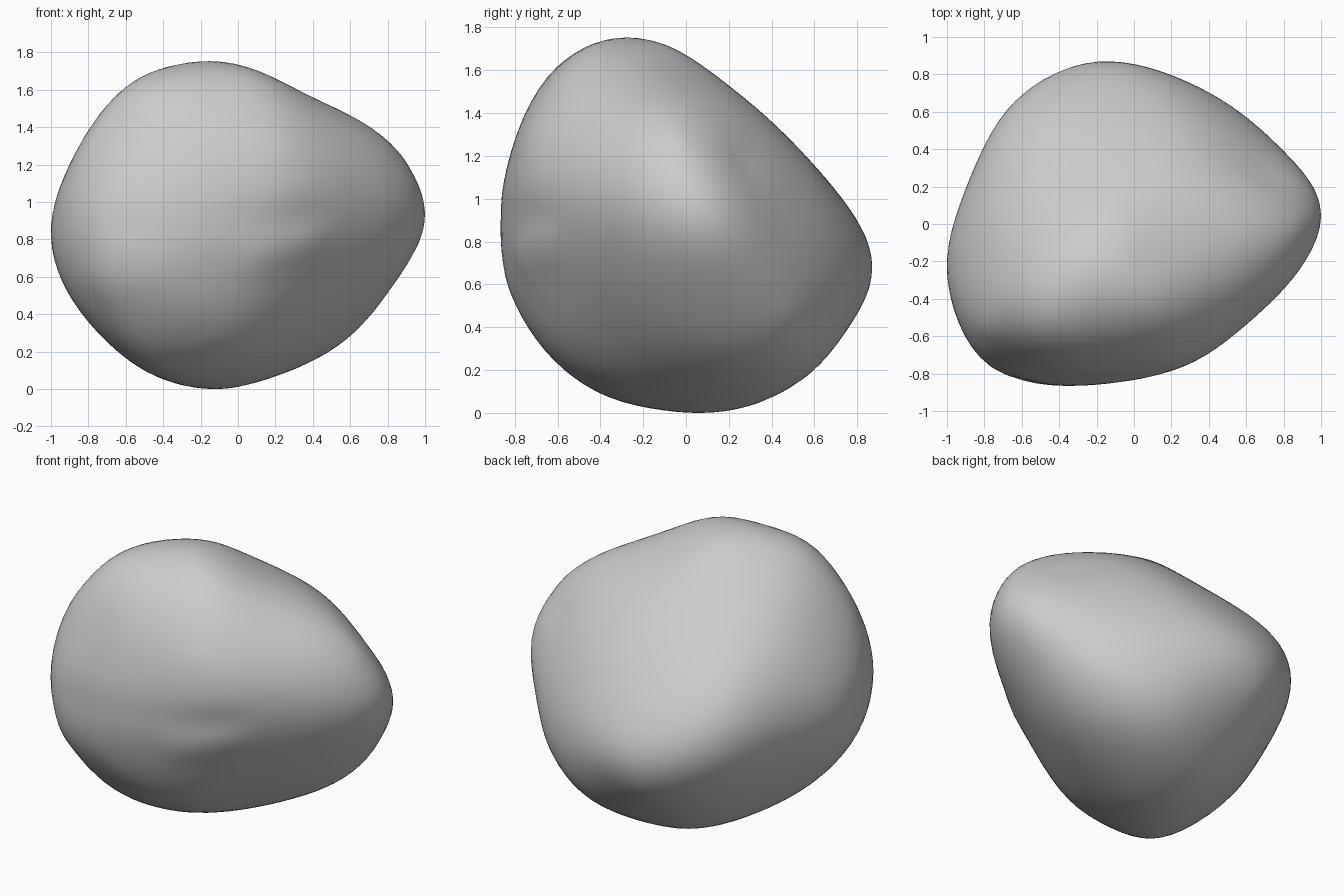
import bpy
import bmesh
import math
from mathutils import Vector

default_cube = bpy.data.objects.get("Cube")
if default_cube:
    bpy.data.objects.remove(default_cube, do_unlink=True)

TURN, TILT = math.radians(35), math.radians(25)
X, Y, Z = Vector((1, 0, 0)), Vector((0, 1, 0)), Vector((0, 0, 1))


def slanted_plane(side_x, side_y, tilt):
    """Right and up axes of a plane that faces a slanted direction."""
    facing = X * side_x * math.sin(TURN) + Y * side_y * math.cos(TURN)
    right = Z.cross(facing)
    up = Z * math.cos(tilt) - facing * math.sin(tilt)
    return right, up


# How far the stone reaches from its middle, in even steps around each plane
REACHES = [
    (X, Z, (1, .94, .8, .88, .94, .94, 1, .97, .92, .88, .83, .89)),
    (Y, Z, (.87, .7, .71, .88, .94, .91, .87, .88, .86, .88, .9, .9)),
    (X, Y, (1, .93, .81, .87, .91, .9, 1, 1.07, 1.04, .87, .8, .88)),
    (*slanted_plane(1, -1, TILT),
     (.9, .74, .65, .78, .94, 1.05, 1.09, 1.05, .94, .81, .84, .91)),
    (*slanted_plane(-1, 1, TILT),
     (1.09, 1.05, 1.01, .91, .84, .91, .9, .91, .92, .91, .94, 1.04)),
    (*slanted_plane(1, 1, -TILT),
     (.91, .82, .66, .7, .85, .92, .87, .72, .83, .96, .93, .89)),
]


def surface_limits():
    """Outward directions with the distance the stone reaches along each."""
    limits = []
    for right, up, reaches in REACHES:
        for step, reach in enumerate(reaches):
            angle = math.tau * step / len(reaches)
            normal = right * math.cos(angle) + up * math.sin(angle)
            limits.append((normal, reach))
    return limits


def pull_to_limits(bm, limits, softness):
    """Softly push or pull the surface until it just touches every limit."""
    for normal, reach in limits:
        tip = max(bm.verts, key=lambda vert: vert.co.dot(normal)).co.copy()
        move = normal * (reach - tip.dot(normal)) * 0.6
        for vert in bm.verts:
            away = (vert.co - tip).length_squared / softness ** 2
            if away < 6:
                vert.co += move * math.exp(-away)


def add_band(bm, start, end, width, height):
    """Raise (or sink, if negative) a soft band between two surface points."""
    start, end = Vector(start), Vector(end)
    line = end - start
    for vert in bm.verts:
        offset = vert.co - start
        along = min(1, max(0, offset.dot(line) / line.length_squared))
        away = (offset - line * along).length / width
        vert.co += vert.co.normalized() * height * math.exp(-away * away)


# Stone body: a ball worked towards its limits, smoothed in the early passes
bm = bmesh.new()
bmesh.ops.create_icosphere(bm, subdivisions=5, radius=0.88)
limits = surface_limits()
passes = 15
for index in range(passes):
    if index < passes - 5:
        for repeat in range(4):
            bmesh.ops.smooth_vert(bm, verts=bm.verts, factor=0.5,
                                  use_axis_x=True, use_axis_y=True, use_axis_z=True)
    pull_to_limits(bm, limits, softness=0.5 - 0.2 * index / passes)

# Worn creases across the front
add_band(bm, (-.6, -.8, 0), (.5, -.7, .03), width=0.09, height=-0.015)

# Low bumps under the creases
add_band(bm, (.15, -.78, -.16), (.4, -.7, -.1), width=0.12, height=0.015)
add_band(bm, (-.7, -.7, -.28), (-.45, -.75, -.26), width=0.13, height=0.015)

# Groove above the left tip
add_band(bm, (.5, .45, .5), (.75, .3, .32), width=0.09, height=-0.015)

# Stand the stone on the ground
lowest = min(vert.co.z for vert in bm.verts)
bmesh.ops.translate(bm, verts=bm.verts, vec=Z * -lowest)
for face in bm.faces:
    face.smooth = True

mesh = bpy.data.meshes.new("stone")
bm.to_mesh(mesh)
bm.free()
stone = bpy.data.objects.new("stone", mesh)
bpy.context.collection.objects.link(stone)

# Plain grey colour
colour = (0.6, 0.6, 0.6, 1)
grey = bpy.data.materials.new("stone_grey")
grey.use_nodes = True
grey.diffuse_color = colour
grey.node_tree.nodes["Principled BSDF"].inputs["Base Color"].default_value = colour
mesh.materials.append(grey)
